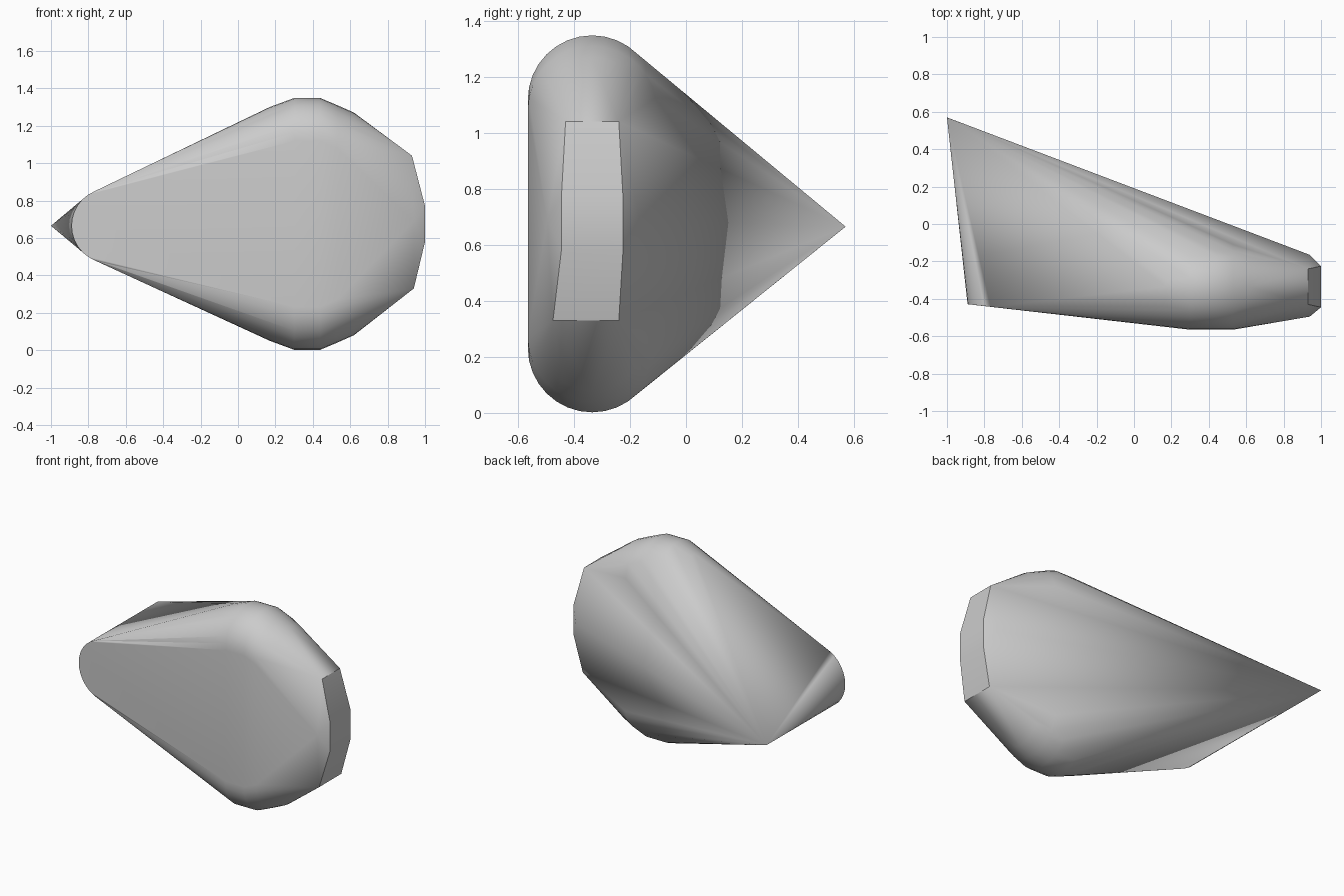
import bpy, bmesh, math

cube = bpy.data.objects.get("Cube")
if cube:
    bpy.data.objects.remove(cube, do_unlink=True)

MID_Z = 0.675    # height of the symmetry plane
SHELL_Y = -0.335  # depth of the thick rounded rim


def ring(x, z, radius, steps=32):
    """Circle facing along x, on the axis of the rounded rim."""
    turn = math.tau / steps
    return [(x, SHELL_Y + radius * math.cos(i * turn), z + radius * math.sin(i * turn))
            for i in range(steps)]


def mirrored(points):
    """Add the copies below the symmetry plane."""
    return points + [(x, y, 2 * MID_Z - z) for x, y, z in points]


# Rounded upper and lower shoulders
shoulders = []
for x, z, radius in [(0.17, 1.11, 0.19), (0.30, 1.118, 0.23), (0.44, 1.118, 0.23),
                     (0.53, 1.08, 0.23), (0.62, 1.08, 0.19)]:
    shoulders += ring(x, z, radius)
shoulders = mirrored(shoulders)

# Small rounded nose, a thin disc lying in the sloped front face
nose = []
for i in range(32):
    angle = i * math.tau / 32
    x = -0.69 + 0.2 * math.cos(angle)
    nose.append((x, -0.43 - 0.11 * (x + 0.88), 0.665 + 0.2 * math.sin(angle)))

# Bevelled blunt end and the pointed tip at the back
end_cap = mirrored([(1.0, -0.445, 0.77), (1.0, -0.225, 0.77)])
end_cap += [(0.93, -0.43, 1.04), (0.93, -0.24, 1.04),
            (0.94, -0.475, 0.33), (0.94, -0.24, 0.33),
            (0.94, -0.495, 0.69), (0.94, -0.165, 0.69)]
tip = [(-1.0, 0.57, 0.665)]

# Wrap one tight skin around all parts
bm = bmesh.new()
for point in shoulders + nose + end_cap + tip:
    bm.verts.new(point)
hull = bmesh.ops.convex_hull(bm, input=bm.verts[:])
inside = {v for v in hull["geom_interior"] + hull["geom_unused"]
          if isinstance(v, bmesh.types.BMVert)}
bmesh.ops.delete(bm, geom=list(inside), context="VERTS")
bmesh.ops.recalc_face_normals(bm, faces=bm.faces[:])

mesh = bpy.data.meshes.new("wedge_body")
bm.to_mesh(mesh)
bm.free()
body = bpy.data.objects.new("wedge_body", mesh)
bpy.context.collection.objects.link(body)

# Plain grey
grey = bpy.data.materials.new("light_grey")
grey.use_nodes = True
colour = (0.6, 0.6, 0.6, 1.0)
grey.diffuse_color = colour
grey.node_tree.nodes["Principled BSDF"].inputs["Base Color"].default_value = colour
mesh.materials.append(grey)

# Smooth rounded zones, crisp edges on the end cap
bpy.ops.object.select_all(action="DESELECT")
body.select_set(True)
bpy.context.view_layer.objects.active = body
bpy.ops.object.shade_smooth_by_angle(angle=math.radians(30))
